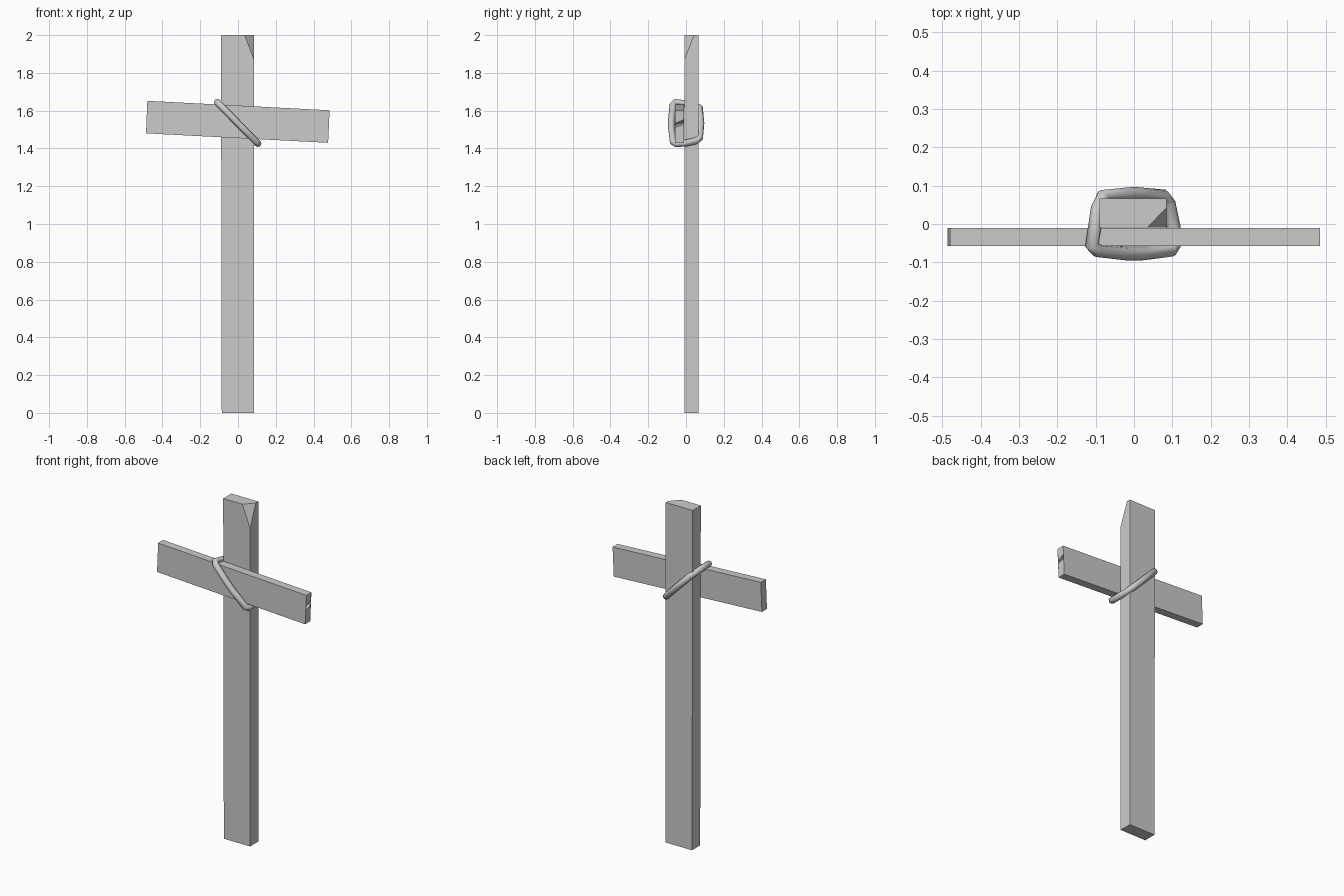
import bpy, bmesh

if "Cube" in bpy.data.objects:
    bpy.data.objects.remove(bpy.data.objects["Cube"])


def add_object(name, bm):
    bmesh.ops.recalc_face_normals(bm, faces=bm.faces)
    mesh = bpy.data.meshes.new(name)
    bm.to_mesh(mesh)
    bm.free()
    obj = bpy.data.objects.new(name, mesh)
    bpy.context.collection.objects.link(obj)
    return obj


def loft(name, rings):
    """Closed solid between two matching outlines."""
    bm = bmesh.new()
    a, b = [[bm.verts.new(p) for p in ring] for ring in rings]
    n = len(a)
    bm.faces.new(a)
    bm.faces.new(b[::-1])
    for i in range(n):
        j = (i + 1) % n
        bm.faces.new((a[i], b[i], b[j], a[j]))
    bmesh.ops.triangulate(bm, faces=[f for f in bm.faces if len(f.verts) > 4])
    return add_object(name, bm)


# Upright post, with one top corner chipped off
F, B = -0.009, 0.067
post = loft("post", [
    [(-0.086, F, 0), (0.085, F, 0), (0.085, B, 0), (-0.086, B, 0)],
    [(-0.09, F, 2), (0.085, F, 2), (0.085, B, 2), (-0.09, B, 2)]])
bm = bmesh.new()
bm.from_mesh(post.data)
p, q, r = (0.035, F, 2), (0.085, F, 1.87), (0.085, 0.043, 2)
normal = (1 / 0.05, -1 / 0.052, 1 / 0.13)
cut = bmesh.ops.bisect_plane(bm, geom=bm.verts[:] + bm.edges[:] + bm.faces[:],
                             plane_co=p, plane_no=normal, clear_outer=True)
edges = [e for e in cut["geom_cut"] if isinstance(e, bmesh.types.BMEdge)]
bmesh.ops.contextual_create(bm, geom=edges)
bmesh.ops.recalc_face_normals(bm, faces=bm.faces)
bm.to_mesh(post.data)
bm.free()


# Crooked crossbar, split at one end (the split is deeper at the back)
def bar_outline(y, low, high, tip):
    pts = [(-0.48, 1.652), (-0.487, 1.48), (0.477, 1.43), (0.48, low),
           tip, (0.481, high), (0.485, 1.602)]
    return [(x, y, z) for x, z in pts]


loft("crossbar", [bar_outline(-0.057, 1.513, 1.533, (0.335, 1.525)),
                  bar_outline(-0.01, 1.528, 1.553, (0.21, 1.537))])

# Rope loop: tube swept along a tilted, rounded path
path = [(-0.11, -0.055), (-0.096, -0.069), (-0.02, -0.077), (0.02, -0.077),
        (0.096, -0.069), (0.106, -0.052), (0.103, -0.005), (0.091, 0.053),
        (0.076, 0.073), (0, 0.079), (-0.08, 0.073), (-0.095, 0.04)]
curve = bpy.data.curves.new("rope", "CURVE")
curve.dimensions = "3D"
curve.bevel_depth = 0.018
curve.bevel_resolution = 2
spline = curve.splines.new("POLY")
spline.points.add(len(path) - 1)
for pt, (x, y) in zip(spline.points, path):
    pt.co = (x, y, 1.533 - 1.02 * x, 1)
spline.use_cyclic_u = True
rope = bpy.data.objects.new("rope", curve)
bpy.context.collection.objects.link(rope)
bpy.context.view_layer.objects.active = rope
rope.select_set(True)
bpy.ops.object.convert(target="MESH")
bpy.ops.object.shade_smooth()
